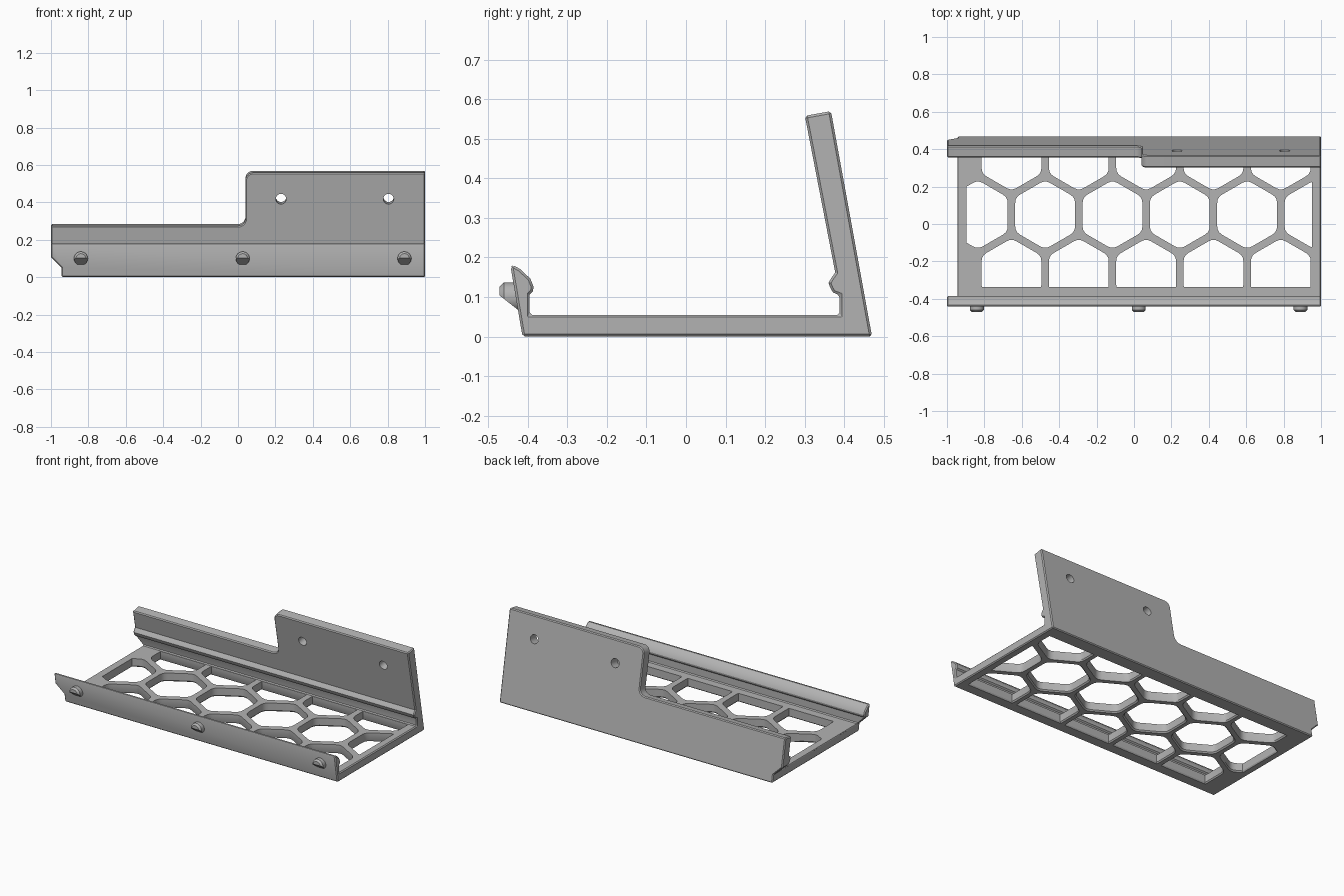
import bpy, bmesh, math
from mathutils import Vector, Matrix

if "Cube" in bpy.data.objects:
    bpy.data.objects.remove(bpy.data.objects["Cube"], do_unlink=True)

grey = bpy.data.materials.new("plain grey")
grey.use_nodes = True
grey.diffuse_color = (0.45, 0.45, 0.45, 1)
grey.node_tree.nodes["Principled BSDF"].inputs["Base Color"].default_value = (0.45, 0.45, 0.45, 1)

# Frame of the leaning back wall: origin at its outer foot
FOOT = Vector((0, 0.47, 0))
UP = Vector((0, -0.102, 0.56)).normalized()
OUT = Vector((0, UP.z, -UP.y))
WALL = Matrix((Vector((1, 0, 0)), UP, OUT)).transposed().to_4x4()
WALL.translation = FOOT
THICK, LOW, HIGH = 0.067, 0.29, 0.579


def make_object(name, bm):
    bmesh.ops.recalc_face_normals(bm, faces=bm.faces)
    mesh = bpy.data.meshes.new(name)
    bm.to_mesh(mesh)
    bm.free()
    mesh.materials.append(grey)
    ob = bpy.data.objects.new(name, mesh)
    bpy.context.collection.objects.link(ob)
    return ob


def loft(bm, loops):
    """Closed solid through loops that share a point count."""
    rings = [[bm.verts.new(p) for p in loop] for loop in loops]
    for a, b in zip(rings, rings[1:]):
        for i in range(len(a)):
            j = (i + 1) % len(a)
            bm.faces.new((a[i], a[j], b[j], b[i]))
    bm.faces.new(rings[0][::-1])
    bm.faces.new(rings[-1])


def apply(ob, mod):
    bpy.context.view_layer.objects.active = ob
    bpy.ops.object.modifier_apply(modifier=mod.name)


def cut(ob, bm):
    cutter = make_object("cutter", bm)
    cutter.hide_render = True
    mod = ob.modifiers.new("cut", 'BOOLEAN')
    mod.operation, mod.solver, mod.object = 'DIFFERENCE', 'EXACT', cutter
    apply(ob, mod)
    bpy.data.objects.remove(cutter, do_unlink=True)


def arc(cx, cy, r, start, end, n=6):
    angles = [math.radians(start + (end - start) * i / n) for i in range(n + 1)]
    return [(cx + r * math.cos(a), cy + r * math.sin(a)) for a in angles]


# Tray cross-section: base, clip lip at the front, leaning wall at the back
top = FOOT + UP * HIGH
inner = top - OUT * THICK
profile = [(-0.413, 0), (0.47, 0), (top.y, top.z), (inner.y, inner.z),
           (0.377, 0.162), (0.367, 0.148), (0.36, 0.136), (0.365, 0.122),
           (0.372, 0.111), (0.388, 0.105), (0.388, 0.055), (-0.395, 0.055),
           (-0.395, 0.106), (-0.387, 0.114), (-0.385, 0.126), (-0.393, 0.146),
           (-0.418, 0.17), (-0.437, 0.181), (-0.443, 0.176)]
bm = bmesh.new()
loft(bm, [[(x, y, z) for y, z in profile] for x in (-1, 1)])
body = make_object("bracket_tray", bm)

# Step in the back wall, with rounded corners
step = ([(-1.2, LOW)] + arc(0, LOW + 0.04, 0.04, -90, 0)
        + arc(0.08, HIGH - 0.04, 0.04, 180, 90) + [(0.08, HIGH + 0.1), (-1.2, HIGH + 0.1)])
bm = bmesh.new()
loft(bm, [[WALL @ Vector((x, v, d)) for x, v in step] for d in (-0.15, 0.1)])
cut(body, bm)

# Chamfered foot at the right end
corner = [(-1.1, -0.1), (-0.943, -0.1), (-0.943, 0.05), (-1, 0.107), (-1.1, 0.207)]
bm = bmesh.new()
loft(bm, [[(x, y, z) for x, z in corner] for y in (-0.7, 0.7)])
cut(body, bm)

# Fine edge softening
soft = body.modifiers.new("soft", 'BEVEL')
soft.width, soft.segments = 0.006, 1
soft.limit_method, soft.angle_limit = 'ANGLE', math.radians(50)
soft.use_clamp_overlap = False
apply(body, soft)


def clip(poly, normal, limit):
    """Keep the part of a polygon where p . normal <= limit."""
    result = []
    for a, b in zip(poly, poly[1:] + poly[:1]):
        da, db = a.dot(normal) - limit, b.dot(normal) - limit
        if da <= 0:
            result.append(a)
        if da * db < 0:
            result.append(a.lerp(b, da / (da - db)))
    return result


def hole_outline(cx, cy, grow):
    """Hexagon trimmed to the frame, with eased hexagon corners."""
    r = (0.16 + grow) / math.cos(math.pi / 6)
    hexagon = [Vector((cx + r * math.sin(k * math.pi / 3), cy + r * math.cos(k * math.pi / 3)))
               for k in range(6)]
    rounded = []
    for i, p in enumerate(hexagon):
        a = p + (hexagon[i - 1] - p).normalized() * 0.03
        b = p + (hexagon[(i + 1) % 6] - p).normalized() * 0.03
        for t in (0, 0.33, 0.67, 1):
            rounded.append(a.lerp(p, t).lerp(p.lerp(b, t), t))
    for n, d in (((1, 0), 0.952), ((-1, 0), 0.895), ((0, 1), 0.378), ((0, -1), 0.338)):
        rounded = clip(rounded, Vector(n), d + grow)
    return rounded


# Honeycomb openings, flared slightly underneath
PITCH, ROW, MID = 0.36, 0.312, 0.05
bm = bmesh.new()
for row in (-1, 0, 1):
    for col in range(-3, 4):
        cx = 0.245 + col * PITCH + (0.18 if row else 0)
        cy = MID + row * ROW
        straight = hole_outline(cx, cy, 0)
        if len(straight) < 3:
            continue
        centre = sum(straight, Vector((0, 0))) / len(straight)
        size = max((p - centre).length for p in straight)
        wide = [centre + (p - centre) * (1 + 0.018 / size) for p in straight]
        loft(bm, [[(p.x, p.y, z) for p in ring]
                  for ring, z in ((wide, -0.01), (straight, 0.008), (straight, 0.08))])
cut(body, bm)

# Two screw holes through the tall part of the wall
bm = bmesh.new()
for x in (0.23, 0.805):
    ring = arc(x, 0.437, 0.028, 0, 345, 23)
    loft(bm, [[WALL @ Vector((u, v, d)) for u, v in ring] for d in (-0.2, 0.1)])
cut(body, bm)

# Snap nubs on the front lip: rounded above, sloped underneath
nubs = []
for i, x in enumerate((-0.84, 0.025, 0.89)):
    bm = bmesh.new()
    loft(bm, [[(u, y, v) for u, v in arc(x, 0.1, r, 0, 345, 23)]
              for y, r in ((-0.415, 0.037), (-0.46, 0.037), (-0.471, 0.026))])
    geom = bm.verts[:] + bm.edges[:] + bm.faces[:]
    bmesh.ops.bisect_plane(bm, geom=geom, plane_co=(x, -0.471, 0.104),
                           plane_no=(0, -0.036, -0.046), clear_outer=True)
    bmesh.ops.holes_fill(bm, edges=[e for e in bm.edges if e.is_boundary])
    nubs.append(make_object(f"snap_nub_{i + 1}", bm))

# Smooth the curves and keep the corners crisp
bpy.ops.object.select_all(action='DESELECT')
for ob in [body] + nubs:
    ob.select_set(True)
bpy.context.view_layer.objects.active = body
bpy.ops.object.shade_smooth_by_angle(angle=math.radians(30))
